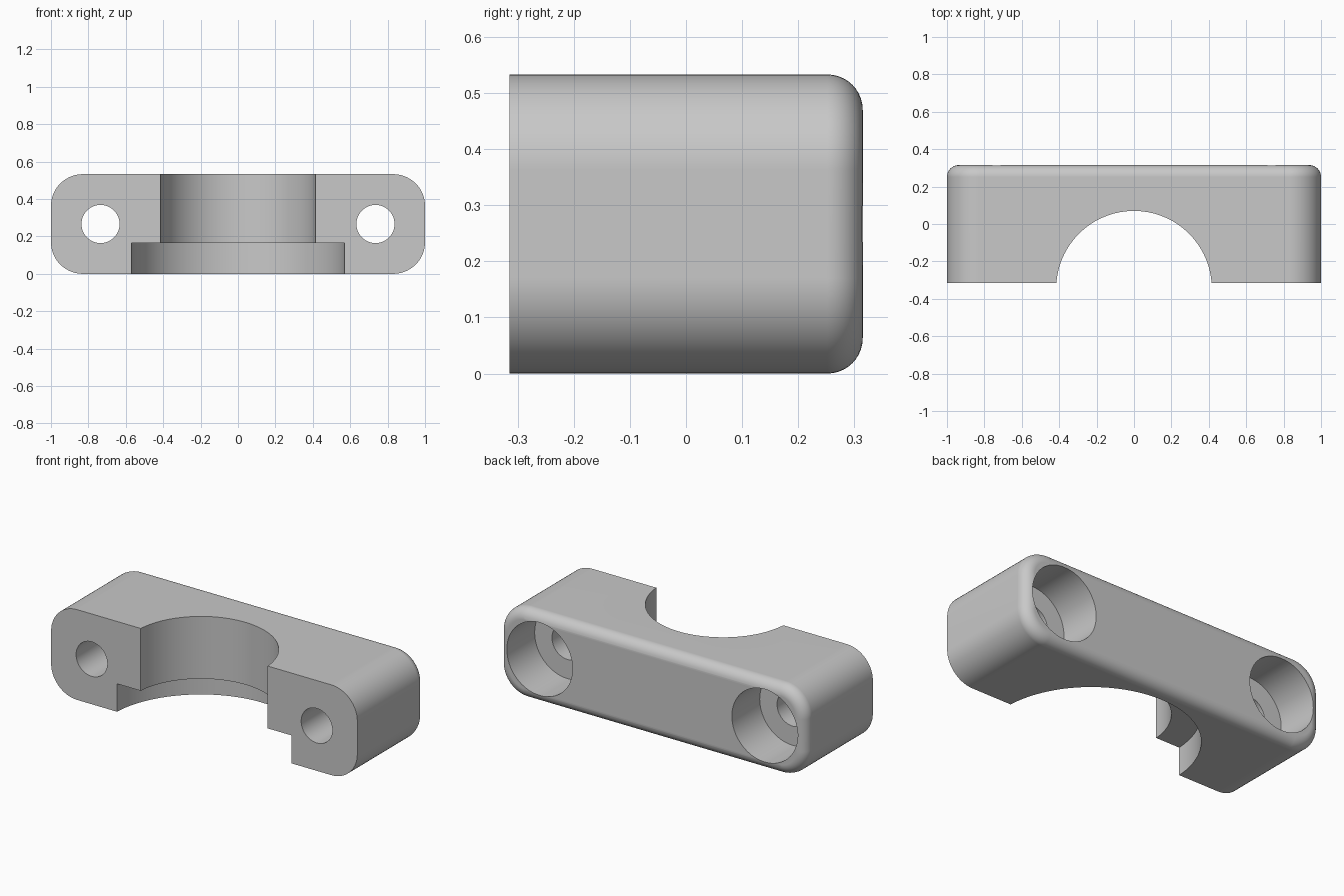
import bpy, bmesh, math

if "Cube" in bpy.data.objects:
    bpy.data.objects.remove(bpy.data.objects["Cube"])

W, H, D = 1.0, 0.533, 0.315      # half width, height, half depth
CORNER, FILLET = 0.17, 0.063
MID = H / 2

grey = bpy.data.materials.new("plain grey")
grey.diffuse_color = (0.58, 0.58, 0.58, 1)
grey.use_nodes = True
grey.node_tree.nodes["Principled BSDF"].inputs["Base Color"].default_value = grey.diffuse_color


def rounded_outline(inset, steps=14):
    """Rounded rectangle in x-z, shrunk evenly by inset."""
    r = CORNER - inset
    pts = []
    for i, (sx, sz) in enumerate([(1, 1), (-1, 1), (-1, -1), (1, -1)]):
        cx, cz = sx * (W - CORNER), MID + sz * (MID - CORNER)
        for k in range(steps + 1):
            a = math.pi / 2 * (i + k / steps)
            pts.append((cx + r * math.cos(a), cz + r * math.sin(a)))
    return pts


# Clamp body: outline extruded along y with a rounded back rim
bm = bmesh.new()
sections = [(-D, 0.0)]
for k in range(11):
    a = math.pi / 2 * k / 10
    sections.append((D - FILLET + FILLET * math.sin(a), FILLET * (1 - math.cos(a))))
loops = [[bm.verts.new((x, y, z)) for x, z in rounded_outline(i)] for y, i in sections]
for la, lb in zip(loops, loops[1:]):
    n = len(la)
    for j in range(n):
        bm.faces.new((la[j], la[(j + 1) % n], lb[(j + 1) % n], lb[j]))
bm.faces.new(loops[0])
bm.faces.new(loops[-1])
bmesh.ops.recalc_face_normals(bm, faces=bm.faces)
mesh = bpy.data.meshes.new("clamp_body")
bm.to_mesh(mesh)
bm.free()
body = bpy.data.objects.new("clamp_body", mesh)
bpy.context.collection.objects.link(body)
mesh.materials.append(grey)


def cut(name, radius, start, end, axis, sides):
    """Subtract a cylinder running from start to end along axis."""
    loc = [(s + e) / 2 for s, e in zip(start, end)]
    rot = (math.pi / 2, 0, 0) if axis == "y" else (0, 0, 0)
    bpy.ops.mesh.primitive_cylinder_add(
        vertices=sides, radius=radius, location=loc, rotation=rot,
        depth=math.dist(start, end))
    cutter = bpy.context.object
    cutter.name = name
    cutter.hide_render = True
    cutter.data.materials.append(grey)
    mod = body.modifiers.new(name, "BOOLEAN")
    mod.operation, mod.solver, mod.object = "DIFFERENCE", "EXACT", cutter
    bpy.ops.object.select_all(action="DESELECT")
    body.select_set(True)
    bpy.context.view_layer.objects.active = body
    bpy.ops.object.modifier_apply(modifier=name)
    bpy.data.objects.remove(cutter)


# Half-round saddle with a wider step at the bottom
AXIS_Y = -0.346
cut("saddle", 0.416, (0, AXIS_Y, -0.1), (0, AXIS_Y, 0.7), "z", 96)
cut("wide_step", 0.571, (0, AXIS_Y, -0.1), (0, AXIS_Y, 0.165), "z", 120)

# Bolt holes, counterbored from the back
for x in (-0.735, 0.735):
    cut("bolt_hole", 0.102, (x, -0.5, MID), (x, 0.5, MID), "y", 48)
    cut("counterbore", 0.215, (x, 0.055, MID), (x, 0.5, MID), "y", 64)

# Smooth curves, crisp flats
bpy.ops.object.shade_smooth_by_angle(angle=math.radians(30))
wn = body.modifiers.new("flat_normals", "WEIGHTED_NORMAL")
wn.keep_sharp = True
